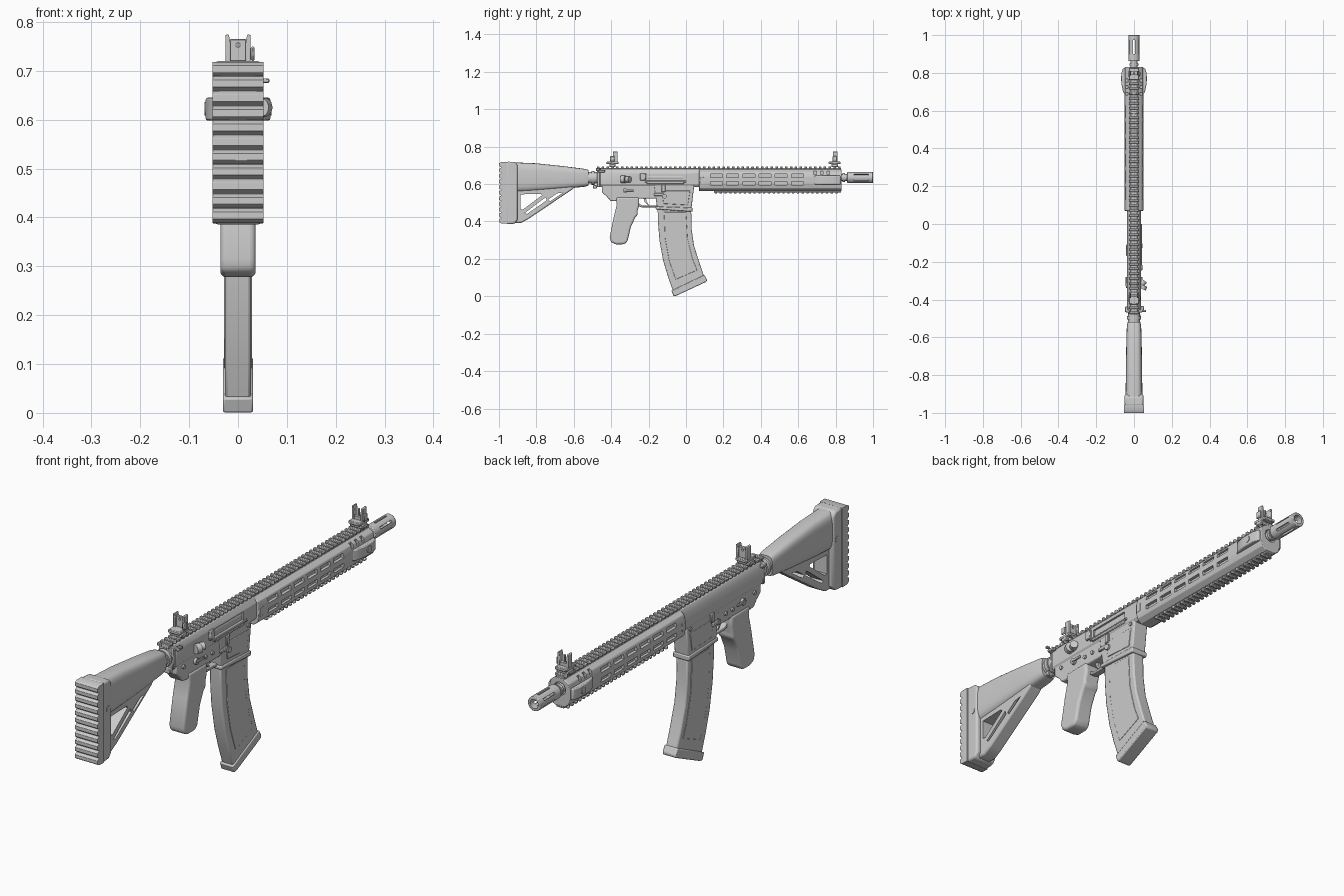
import bpy, bmesh, math
from mathutils import Matrix, Vector


def make(name, bm, bevel=0.0, seg=2):
    bmesh.ops.recalc_face_normals(bm, faces=bm.faces[:])
    me = bpy.data.meshes.new(name)
    bm.to_mesh(me)
    bm.free()
    ob = bpy.data.objects.new(name, me)
    bpy.context.collection.objects.link(ob)
    if bevel:
        m = ob.modifiers.new("bevel", 'BEVEL')
        m.width, m.segments, m.limit_method = bevel, seg, 'ANGLE'
        m.angle_limit = math.radians(35)
    return ob


def prism(name, pts, lo, hi, axis='x', bevel=0.0, seg=2):
    """Extrude a (y,z) outline along x, or an (x,z) outline along y."""
    bm = bmesh.new()
    P = (lambda p, t: (t, p[0], p[1])) if axis == 'x' else (lambda p, t: (p[0], t, p[1]))
    a = [bm.verts.new(P(p, lo)) for p in pts]
    b = [bm.verts.new(P(p, hi)) for p in pts]
    bm.faces.new(a)
    bm.faces.new(b)
    for i in range(len(a)):
        j = (i + 1) % len(a)
        bm.faces.new((a[i], a[j], b[j], b[i]))
    return make(name, bm, bevel, seg)


def boxes(name, items, bevel=0.0):
    """One object from many (x, y, z, sx, sy, sz) boxes."""
    bm = bmesh.new()
    for x, y, z, sx, sy, sz in items:
        bmesh.ops.create_cube(bm, size=1, matrix=Matrix.Translation((x, y, z)) @ Matrix.Diagonal((sx, sy, sz, 1)))
    return make(name, bm, bevel, 1)


def rod(name, a, b, r, n=20, bevel=0.0):
    bm = bmesh.new()
    a, b = Vector(a), Vector(b)
    M = Matrix.Translation((a + b) / 2) @ (b - a).to_track_quat('Z', 'Y').to_matrix().to_4x4()
    bmesh.ops.create_cone(bm, cap_ends=True, segments=n, radius1=r, radius2=r, depth=(b - a).length, matrix=M)
    return make(name, bm, bevel)


def loft(name, secs, n=28, e=0.55):
    """Skin rounded-box rings (y, z_low, z_high, half_width)."""
    bm = bmesh.new()
    rings = []
    for y, z0, z1, w in secs:
        ring = []
        for i in range(n):
            t = 2 * math.pi * i / n
            c, s = math.cos(t), math.sin(t)
            ring.append(bm.verts.new((w * math.copysign(abs(c) ** e, c), y,
                                      (z0 + z1) / 2 + (z1 - z0) / 2 * math.copysign(abs(s) ** e, s))))
        rings.append(ring)
    for p, q in zip(rings, rings[1:]):
        for i in range(n):
            bm.faces.new((p[i], p[(i + 1) % n], q[(i + 1) % n], q[i]))
    bm.faces.new(rings[0])
    bm.faces.new(rings[-1])
    return make(name, bm)


def cut(ob, cutter):
    cutter.hide_render = True
    cutter.hide_viewport = True
    m = ob.modifiers.new("cut", 'BOOLEAN')
    m.operation, m.object, m.solver = 'DIFFERENCE', cutter, 'EXACT'


# stock: ribbed pad, collar, cheek body, slotted strut
pad = [(-.955, .388), (-.955, .718)]
for i in range(11):
    z = .718 - i * .03
    pad += [(-.988, z), (-1.0, z - .007), (-1.0, z - .021), (-.988, z - .029)]
prism("butt_pad", pad, -.052, .052, bevel=.003)
prism("stock_collar", [(-.96, .385), (-.96, .72), (-.915, .718), (-.9, .70), (-.9, .41), (-.915, .388)],
      -.049, .049, bevel=.008)
loft("stock_body", [(-.92, .555, .716, .045), (-.8, .562, .711, .043), (-.65, .575, .695, .041),
                    (-.54, .586, .681, .038), (-.52, .592, .675, .034)])
strut = prism("stock_strut", [(-.92, .60), (-.92, .392), (-.88, .393), (-.84, .415), (-.61, .57), (-.58, .60)],
              -.03, .03, bevel=.007)
cut(strut, prism("cut_strut_low", [(-.862, .445), (-.85, .44), (-.745, .513), (-.75, .53)], -.1, .1))
cut(strut, prism("cut_strut_high", [(-.735, .518), (-.728, .507), (-.655, .556), (-.69, .55)], -.1, .1))
cut(strut, prism("cut_strut_window", [(-.885, .545), (-.885, .465), (-.87, .465), (-.77, .54), (-.775, .548)], -.1, .1))
for s in (-1, 1):
    rod("sling_socket", (s * .046, -.925, .60), (s * .051, -.925, .60), .012)

# buffer tube and locking rings
rod("buffer_tube", (0, -.56, .633), (0, -.44, .633), .031)
rod("castle_nut", (0, -.505, .633), (0, -.488, .633), .037, 16)
boxes("end_plate", [(0, -.468, .628, .066, .016, .09), (.02, -.487, .585, .03, .02, .02)], .003)

# upper receiver with ejection port
upper = prism("upper_receiver", [(-.024, .68), (.024, .68), (.036, .66), (.036, .597), (.028, .585),
                                 (-.028, .585), (-.036, .597), (-.036, .66)], -.46, .075, 'y', .003)
cut(upper, boxes("cut_port", [(.04, -.11, .635, .024, .19, .036)]))
rod("bolt_carrier", (.012, -.205, .635), (.012, -.015, .635), .018)
boxes("port_cover", [(.038, -.11, .607, .008, .2, .014), (.037, -.23, .64, .014, .03, .04)], .003)
rod("port_hinge", (.038, -.22, .613), (.038, 0, .613), .005, 10)
rod("forward_assist", (.03, -.335, .625), (.055, -.30, .625), .016)
rod("forward_assist_cap", (.044, -.345, .625), (.052, -.325, .625), .02)
boxes("charging_handle", [(0, -.46, .669, .085, .018, .014), (-.04, -.452, .669, .016, .03, .014),
                          (.043, -.45, .669, .018, .034, .014)], .003)
boxes("charging_lever", [(.055, -.46, .68, .018, .012, .009)], .002)

# lower receiver, magazine well and small controls
prism("lower_receiver", [(-.45, .60), (-.45, .555), (-.425, .535), (-.405, .51), (-.37, .508), (-.25, .522),
                         (-.15, .522), (-.15, .60)], -.031, .031, bevel=.005)
prism("magazine_well", [(-.172, .602), (-.155, .475), (.028, .46), (.045, .602)], -.033, .033, bevel=.005)
prism("well_lip", [(-.162, .48), (-.162, .465), (.034, .452), (.034, .474)], -.037, .037, bevel=.004)
for s in (-1, 1):
    prism("well_panel", [(-.13, .565), (-.12, .495), (.01, .487), (.022, .565)], s * .031, s * .0355, bevel=.003)
    rod("selector_hub", (s * .028, -.325, .565), (s * .042, -.325, .565), .013)
    boxes("selector_lever", [(s * .041, -.305, .566, .007, .05, .012)], .002)
    for y, z in ((-.405, .572), (.02, .582), (-.26, .557), (-.215, .557)):
        rod("pin", (s * .028, y, z), (s * .0375, y, z), .008, 14)
    boxes("bolt_release", [(s * .037, -.12, .577, .01, .022, .04), (s * .037, -.145, .545, .01, .05, .016)], .003)
rod("magazine_button", (.03, -.115, .535), (.044, -.115, .535), .012)

# trigger and guard
prism("trigger_guard", [(-.262, .525), (-.262, .485), (-.235, .475), (-.15, .475), (-.15, .485), (-.232, .485),
                        (-.25, .495), (-.25, .525)], -.014, .014, bevel=.002)
prism("trigger", [(-.215, .53), (-.21, .505), (-.197, .488), (-.203, .486), (-.22, .503), (-.23, .53)], -.007, .007)

# pistol grip
prism("pistol_grip", [(-.375, .53), (-.37, .49), (-.385, .43), (-.408, .315), (-.402, .29), (-.375, .278),
                      (-.33, .278), (-.313, .292), (-.295, .37), (-.272, .42), (-.258, .435), (-.258, .46),
                      (-.25, .485), (-.25, .53)], -.036, .036, bevel=.016, seg=4)

# curved magazine
mag = prism("magazine", [(-.152, .49), (-.15, .40), (-.142, .30), (-.122, .19), (-.095, .10), (-.068, .025),
                         (.1, .098), (.075, .17), (.043, .27), (.03, .36), (.027, .49)], -.0265, .0265, bevel=.006)
for s in (-1, 1):
    prism("magazine_rib", [(-.118, .45), (-.112, .31), (-.09, .19), (-.055, .09), (.06, .14), (.035, .2),
                           (.008, .31), (.0, .45)], s * .025, s * .0285, bevel=.002)
prism("magazine_base", [(-.078, .03), (-.066, .0), (-.05, .004), (.11, .078), (.112, .088), (.098, .114)],
      -.031, .031, bevel=.004)

# handguard with two rows of slots per side
half = [(.022, .678), (.042, .664), (.049, .638), (.049, .603), (.042, .577), (.022, .562)]
guard = prism("handguard", half + [(-x, z) for x, z in reversed(half)], .07, .832, 'y', .003)
cut(guard, boxes("cut_slots", [(s * .05, .163 + i * .0865, z, .028, .064, .018)
                               for s in (-1, 1) for i in range(6) for z in (.645, .604)]))
cut(guard, boxes("cut_vents", [(s * .045, .69 + i * .035, .664, .026, .014, .026) for s in (-1, 1) for i in range(3)]))
cut(guard, rod("cut_guard_bore", (0, .81, .635), (0, .9, .635), .027, 24))
for s in (-1, 1):
    prism("side_mount", [(s * .045, .68), (s * .058, .70), (s * .066, .74), (s * .066, .80), (s * .058, .825),
                         (s * .045, .828)], .598, .645, 'y', .004)
    me = bpy.context.collection.objects[-1].data
    for v in me.vertices:
        v.co.y, v.co.z = v.co.z, v.co.y
    me.flip_normals()
    rod("mount_socket", (s * .06, .77, .622), (s * .069, .77, .622), .014)
boxes("guard_clamp", [(0, .085, .62, .101, .03, .04)], .004)

# toothed rails on top and bottom
boxes("top_rail", [(0, .175, .678, .036, 1.31, .018)], .002)
boxes("top_rail_teeth", [(0, -.47 + i * .0258, .688, .054, .0135, .014) for i in range(51)], .003)
boxes("bottom_rail", [(0, .49, .562, .036, .68, .014)], .002)
boxes("bottom_rail_teeth", [(0, .16 + i * .0258, .555, .052, .0135, .012) for i in range(26)], .003)

# barrel and slotted muzzle
rod("barrel", (0, .05, .635), (0, .87, .635), .018)
rod("muzzle_collar", (0, .838, .635), (0, .85, .635), .024)
muzzle = rod("muzzle", (0, .862, .635), (0, 1.0, .635), .03, 24, .003)
cut(muzzle, rod("cut_bore", (0, .88, .635), (0, 1.1, .635), .019, 20))
for k in range(3):
    slot = boxes("cut_muzzle_slot", [(0, .937, 0, .1, .075, .009)])
    slot.data.transform(Matrix.Translation((0, 0, .635)) @ Matrix.Rotation(math.radians(60 * k + 30), 4, 'Y'))
    cut(muzzle, slot)

# folding sights
for name, y, p in (("rear_sight", -.393, .015), ("front_sight", .795, .003)):
    boxes(name + "_base", [(0, y, .713, .054, .064, .014), (0, y, .699, .06, .034, .018),
                           (.03, y, .735, .008, .024, .03)], .003)
    for s in (-1, 1):
        prism(name + "_ear", [(s * .015, .718), (s * .026, .718), (s * .026, .773), (s * .019, .775),
                              (s * .015, .755)], y + p - .013, y + p + .013, 'y', .002)
    if name == "rear_sight":
        leaf = boxes("rear_sight_leaf", [(0, y + p, .742, .034, .012, .046)], .002)
        cut(leaf, rod("cut_aperture", (0, y - .1, .753), (0, y + .1, .753), .005, 12))
    else:
        boxes("front_sight_post", [(0, y + p, .725, .034, .02, .018), (0, y + p, .745, .006, .006, .04)], .001)

# smooth shading with sharp edges kept
for ob in list(bpy.context.collection.objects):
    if not ob.hide_render:
        bpy.context.view_layer.objects.active = ob
        bpy.ops.object.select_all(action='DESELECT')
        ob.select_set(True)
        bpy.ops.object.shade_smooth_by_angle(angle=math.radians(32))
